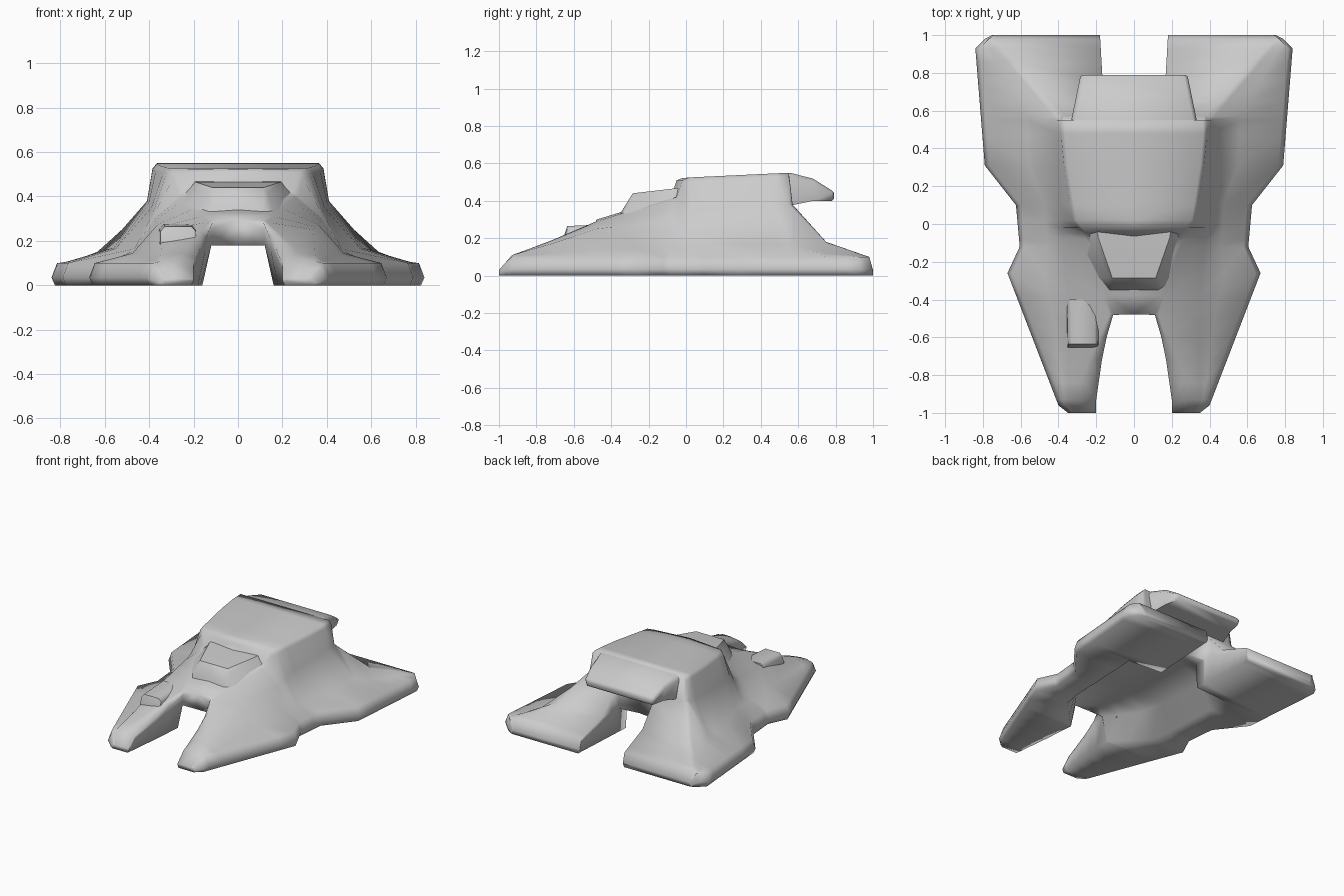
import bpy
import bmesh
import math

default_cube = bpy.data.objects.get("Cube")
if default_cube:
    bpy.data.objects.remove(default_cube, do_unlink=True)

# Single hull colour
hull_grey = bpy.data.materials.new("hull_grey")
hull_grey.use_nodes = True
colour = (0.6, 0.6, 0.6, 1.0)
hull_grey.diffuse_color = colour
for node in hull_grey.node_tree.nodes:
    if node.type == "BSDF_PRINCIPLED":
        node.inputs["Base Color"].default_value = colour


def trace(guide, y):
    """Piecewise linear value of a guide line at length position y."""
    if y <= guide[0][0]:
        return guide[0][1]
    for (start, a), (end, b) in zip(guide, guide[1:]):
        if y <= end:
            return a + (b - a) * (y - start) / (end - start)
    return guide[-1][1]


def mix(a, b, t):
    return a + (b - a) * t


def loft(name, sections, mirrored=False, angle=70):
    """Skin a list of closed sections, each a list of (x, y, z) points."""
    bm = bmesh.new()
    rings = [[bm.verts.new(p) for p in section] for section in sections]
    for near, far in zip(rings, rings[1:]):
        for i in range(len(near)):
            j = (i + 1) % len(near)
            quad = (near[i], near[j], far[j], far[i])
            if mirrored and all(abs(v.co.x) < 1e-5 for v in quad):
                continue
            bm.faces.new(quad)
    bm.faces.new(rings[0])
    bm.faces.new(rings[-1])
    bmesh.ops.remove_doubles(bm, verts=bm.verts, dist=1e-5)
    bmesh.ops.recalc_face_normals(bm, faces=bm.faces)
    mesh = bpy.data.meshes.new(name)
    bm.to_mesh(mesh)
    bm.free()
    mesh.materials.append(hull_grey)
    obj = bpy.data.objects.new(name, mesh)
    bpy.context.collection.objects.link(obj)
    if mirrored:
        mirror = obj.modifiers.new("mirror", "MIRROR")
        mirror.use_clip = True
    bpy.ops.object.select_all(action="DESELECT")
    bpy.context.view_layer.objects.active = obj
    obj.select_set(True)
    bpy.ops.object.shade_smooth_by_angle(angle=math.radians(angle))
    return obj


# Guide lines of the hull, as (length position, value)
rim_x = [(-1, .35), (-.96, .4), (-.26, .67), (-.12, .605), (.1, .625),
         (.31, .79), (.93, .84), (.98, .79), (1, .75)]
deck_x = [(-1, .31), (-.93, .31), (-.72, .24), (-.48, .13), (-.3, .18),
          (-.05, .27), (.02, .325), (.4, .385), (.55, .385), (.57, .38),
          (.75, .55), (.98, .75), (1, .72)]
deck_z = [(-1, .03), (-.93, .11), (-.75, .175), (-.48, .29), (-.3, .345),
          (-.05, .42), (-.02, .51), (.02, .525), (.55, .55), (.57, .38),
          (.75, .18), (.98, .1), (1, .03)]
waist_x = [(-1, .33), (-.93, .35), (-.48, .34), (-.05, .38), (.4, .41),
           (.55, .41), (.75, .58), (.98, .77), (1, .73)]
waist_z = [(-1, .03), (-.93, .11), (-.72, .17), (-.48, .25), (-.05, .3),
           (.1, .35), (.55, .38), (.57, .36), (.75, .17), (.98, .1), (1, .03)]
sole_x = [(-1, .21), (-.72, .18), (-.48, .16), (-.24, .4), (.46, .43),
          (.48, .16), (1, .19)]
inner_x = [(-1, .2), (-.93, .2), (-.72, .17), (-.48, .12), (-.24, .3),
           (.46, .35), (.48, .15), (1, .18)]
FRONT_NOTCH, REAR_NOTCH = -.48, .56


def hull_section(y):
    deck, waist = trace(deck_z, y), trace(waist_z, y)
    edge, side, rim = trace(deck_x, y), trace(waist_x, y), trace(rim_x, y)
    inner = trace(inner_x, y)
    joined = FRONT_NOTCH < y < REAR_NOTCH
    centre = 0 if joined else inner
    crown = deck
    if y <= FRONT_NOTCH:
        crown = deck * .88
    elif y < 0:
        crown = trace(deck_z, y + .03)  # turret front bows forward
    lip = min(.1, waist)
    belly = min(.18, crown * .8)
    points = [
        (centre, crown),
        (edge - .02, deck),
        (edge, mix(deck, waist, .14)),
        (side, waist),
        (mix(side, rim - .02, .4), mix(lip, waist, .25)),
        (rim - .025, lip),
        (rim, lip * .35),
        (rim - .015, 0),
        (trace(sole_x, y), 0),
        (inner, belly),
        (centre, belly),
    ]
    return [(x, y, z) for x, z in points]


stations = [-1, -.96, -.93, -.84, -.72, -.6, -.481, -.479, -.38, -.26, -.12,
            -.08, -.05, -.02, .02, .1, .31, .46, .48, .55, .57, .65, .75, .86,
            .93, .98, 1]
loft("hull", [hull_section(y) for y in stations], mirrored=True, angle=100)


def block_section(y, low_width, top_width, bottom, top, centre=0):
    """Trapezoid section with chamfered upper corners."""
    shoulder = mix(bottom, top, .82)
    right = [(low_width, bottom), (top_width, shoulder), (top_width - .02, top)]
    left = [(-x, z) for x, z in reversed(right)]
    return [(centre + x, y, z) for x, z in right + left]


# Turret tail overhanging the rear notch
loft("rear_overhang", [
    block_section(.5, .33, .35, .37, .547),
    block_section(.56, .32, .33, .375, .549),
    block_section(.68, .29, .305, .4, .518),
    block_section(.78, .27, .285, .4, .455),
    block_section(.79, .26, .27, .41, .445),
])

# Raised cockpit block with flared cheeks in front of the turret
loft("cockpit", [
    block_section(-.35, .17, .13, .3, .335),
    block_section(-.285, .21, .135, .3, .44),
    block_section(-.07, .33, .21, .32, .465),
    block_section(0, .34, .22, .32, .47),
], angle=50)

# Small hatch box on the right front fender, fading into the deck
loft("fender_box", [
    block_section(-.655, .085, .08, .14, .205, -.27),
    block_section(-.635, .085, .08, .14, .265, -.27),
    block_section(-.4, .09, .085, .16, .275, -.27),
], angle=50)
